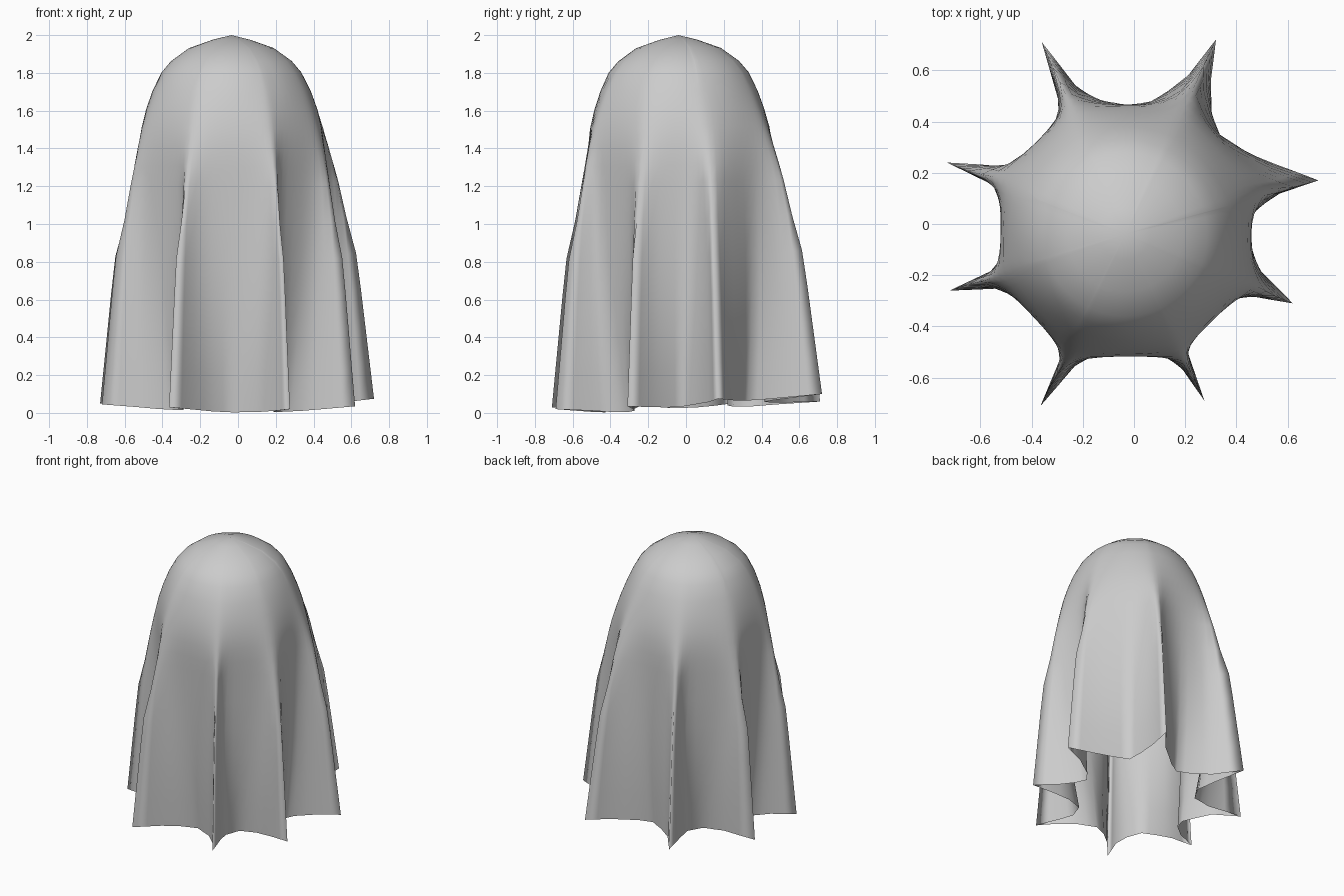
import bpy, bmesh, math
from mathutils import Vector

if "Cube" in bpy.data.objects:
    bpy.data.objects.remove(bpy.data.objects["Cube"])

CENTRE = Vector((-0.035, -0.04))

# Fold outline seen from above: one run per fold, starting at its tip (clockwise)
FOLDS = [
    [(.32, .72), (.31, .58), (.325, .46), (.355, .37), (.46, .305), (.575, .24)],
    [(.72, .17), (.59, .125), (.475, .04), (.45, -.02), (.47, -.1), (.515, -.19)],
    [(.62, -.31), (.49, -.295), (.385, -.30), (.28, -.36), (.215, -.455), (.22, -.52)],
    [(.275, -.69), (.2, -.59), (.11, -.52), (-.03, -.485), (-.14, -.51), (-.24, -.575)],
    [(-.365, -.71), (-.30, -.55), (-.31, -.45), (-.37, -.35), (-.46, -.295), (-.56, -.26)],
    [(-.72, -.26), (-.58, -.19), (-.515, -.12), (-.505, -.03), (-.53, .07), (-.57, .16)],
    [(-.73, .24), (-.505, .245), (-.385, .32), (-.31, .44), (-.315, .525)],
    [(-.36, .71), (-.235, .56), (-.13, .505), (-.02, .475), (.07, .50), (.22, .60)],
]
TIP_Z = [.10, .075, .035, .02, .03, .045, .05, .06]
VALLEY_TUCK = [.06, .06, .08, .06, .06, .06, .12, .06]  # how far the hem curls in

# Height, dome radius, fold strength and softening steps of each ring
RINGS = [(1.975, .10, 0, 0), (1.93, .225, 0, 0), (1.86, .32, 0, 0), (1.8, .37, 0, 0),
         (1.7, .422, .01, 6), (1.6, .457, .05, 10), (1.5, .48, .13, 10), (1.4, .49, .24, 8),
         (1.3, .492, .35, 5), (1.2, .49, .44, 3), (1.0, .487, .56, 1), (.8, .485, .67, 0),
         (.6, .485, .76, 0), (.4, .485, .84, 0), (.2, .485, .92, 0), (0, .485, 1, 0)]


def hem_points():
    """Points of the outline (x, y, hem height) with the inward tuck of each."""
    pts = []
    for i, fold in enumerate(FOLDS):
        z0, z1 = TIP_Z[i], TIP_Z[(i + 1) % len(FOLDS)]
        for k, (x, y) in enumerate(fold):
            t = k / len(fold)
            z = z0 + (z1 - z0) * t - .022 * math.sin(math.pi * t)
            tuck = VALLEY_TUCK[i] * (1 - abs(2 * t - 1))
            pts.append(Vector((x, y, max(z, 0), tuck)))
    dense = []
    for a, b in zip(pts, pts[1:] + pts[:1]):
        dense += [a, (a + b) / 2]
    return dense


def soften(ring, steps):
    for _ in range(steps):
        ring = [ring[i - 1] / 4 + ring[i] / 2 + ring[(i + 1) % len(ring)] / 4
                for i in range(len(ring))]
    return ring


# Draped sheet: a round dome blending down into the folded hem
bm = bmesh.new()
hem = hem_points()
rows = []
for z, radius, fold, steps in RINGS:
    ring = []
    curl = max(0, 1 - z) ** 2
    for p in hem:
        ray = (p.xy - CENTRE).normalized()
        xy = (CENTRE + ray * radius).lerp(p.xy, fold) - ray * p.w * curl
        ring.append(Vector((xy.x, xy.y, z + p.z * (1 - z / 2))))
    rows.append([bm.verts.new(v) for v in soften(ring, steps)])
apex = bm.verts.new((CENTRE.x, CENTRE.y, 2))
n = len(hem)
for i in range(n):
    j = (i + 1) % n
    bm.faces.new((apex, rows[0][j], rows[0][i]))
    for a, b in zip(rows, rows[1:]):
        bm.faces.new((a[i], a[j], b[j], b[i]))
bmesh.ops.recalc_face_normals(bm, faces=bm.faces)
if max(bm.faces, key=lambda f: f.calc_center_median().z).normal.z < 0:
    bmesh.ops.reverse_faces(bm, faces=bm.faces)
for f in bm.faces:
    f.smooth = True
mesh = bpy.data.meshes.new("draped_sheet")
bm.to_mesh(mesh)
bm.free()
sheet = bpy.data.objects.new("draped_sheet", mesh)
bpy.context.collection.objects.link(sheet)
